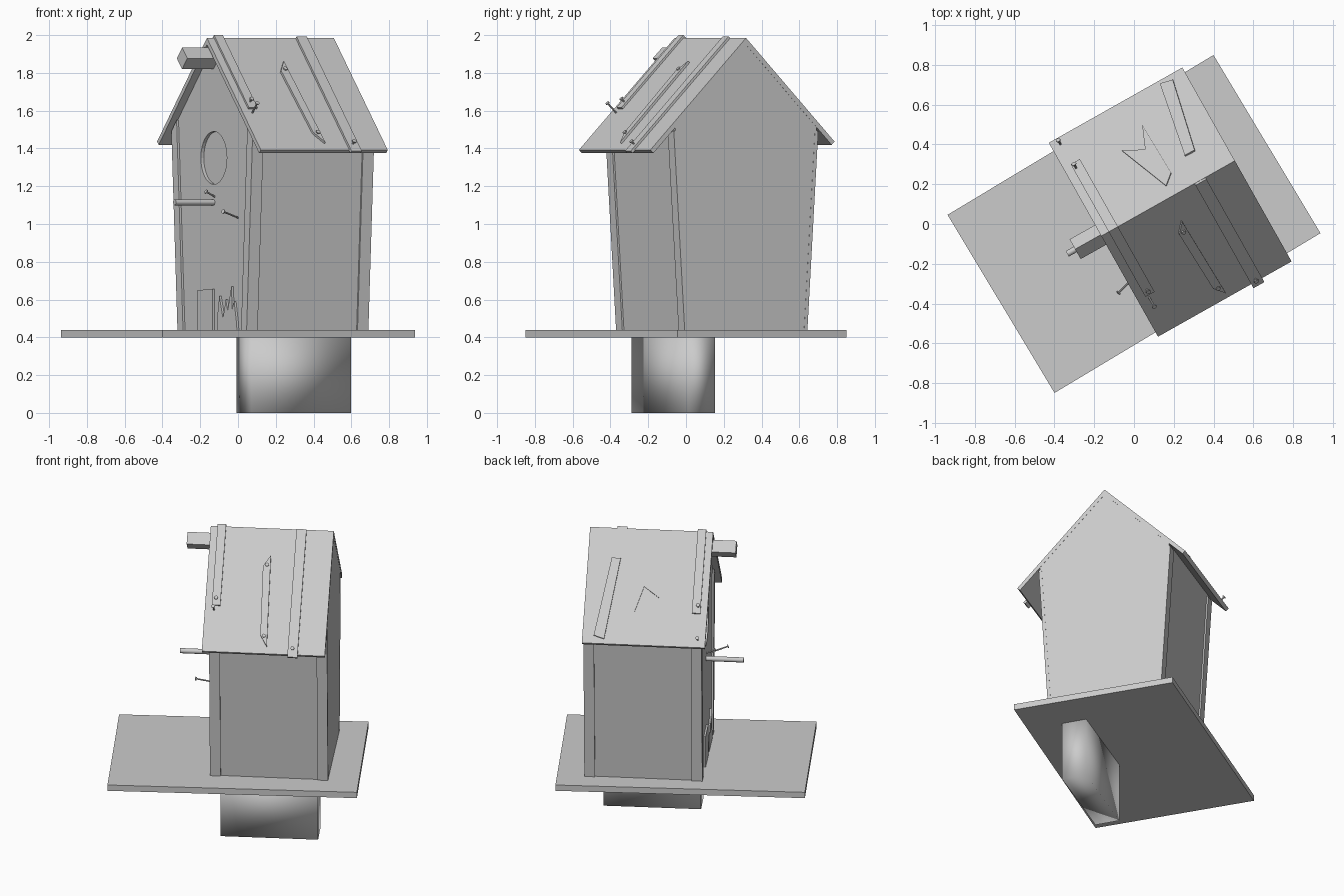
import bpy, bmesh
from math import radians, pi
from mathutils import Matrix, Vector

if "Cube" in bpy.data.objects:
    bpy.data.objects.remove(bpy.data.objects["Cube"])

HOUSE = Matrix.Rotation(radians(29.4), 3, 'Z')   # house frame: u = ridge direction, v = across
PLATE = Matrix.Rotation(radians(31), 3, 'Z')
C, RIDGE, SLOPE = 0.028, 1.985, 1.02             # ridge position, height and pitch
FRONT, BACK = -0.13, 0.597


def loft(name, ring_a, ring_b, rot=HOUSE, offset=(0, 0, 0)):
    """Solid between two matching outlines."""
    bm = bmesh.new()
    off = Vector(offset)
    a = [bm.verts.new(rot @ Vector(p) + off) for p in ring_a]
    b = [bm.verts.new(rot @ Vector(p) + off) for p in ring_b]
    bm.faces.new(a[::-1])
    bm.faces.new(b)
    n = len(a)
    for i in range(n):
        j = (i + 1) % n
        bm.faces.new((a[i], a[j], b[j], b[i]))
    bmesh.ops.recalc_face_normals(bm, faces=bm.faces[:])
    mesh = bpy.data.meshes.new(name)
    bm.to_mesh(mesh)
    bm.free()
    obj = bpy.data.objects.new(name, mesh)
    bpy.context.collection.objects.link(obj)
    return obj


def profile(name, pts, u0, u1):
    """Extrude a (v, z) outline along the ridge direction."""
    return loft(name, [(u0, v, z) for v, z in pts], [(u1, v, z) for v, z in pts])


def slab(name, sx, sy, z0, z1, rot, centre):
    pts = [(-sx / 2, -sy / 2), (sx / 2, -sy / 2), (sx / 2, sy / 2), (-sx / 2, sy / 2)]
    return loft(name, [(x, y, z0) for x, y in pts], [(x, y, z1) for x, y in pts],
                rot, (*centre, 0))


def on_roof(u, v, h):
    """Point at height h above the roof surface."""
    s = 1 if v > C else -1
    return (u, v + s * 0.714 * h, RIDGE - SLOPE * abs(v - C) + 0.7 * h)


def chevron(name, v0, v1, h0, h1, u0, u1):
    """Folded board that runs over the ridge."""
    def line(h):
        return [on_roof(0, v0, h)[1:], (C, RIDGE + h * 1.428), on_roof(0, v1, h)[1:]]
    return profile(name, line(h0) + line(h1)[::-1], u0, u1)


def roof_patch(name, pts, h=0.013):
    return loft(name, [on_roof(u, v, -0.004) for u, v in pts],
                [on_roof(u, v, h) for u, v in pts])


def rod(name, start, end, radius, sides=12):
    start, end = Vector(start), Vector(end)
    axis = end - start
    bm = bmesh.new()
    bmesh.ops.create_cone(bm, cap_ends=True, segments=sides, radius1=radius,
                          radius2=radius, depth=axis.length)
    turn = axis.to_track_quat('Z', 'Y').to_matrix().to_4x4()
    bm.transform(HOUSE.to_4x4() @ Matrix.Translation((start + end) / 2) @ turn)
    mesh = bpy.data.meshes.new(name)
    bm.to_mesh(mesh)
    bm.free()
    obj = bpy.data.objects.new(name, mesh)
    bpy.context.collection.objects.link(obj)
    return obj


def nail(name, start, end):
    start, end = Vector(start), Vector(end)
    rod(name + "_shaft", start, end, 0.005, 8)
    rod(name + "_head", end, end + (end - start).normalized() * 0.006, 0.012, 8)


# Post and base plate
post = slab("post", 0.61, 0.16, 0, 0.40, Matrix.Rotation(radians(30), 3, 'Z'), (0.295, -0.068))
for p in post.data.polygons:
    p.use_smooth = True
slab("base_plate", 1.56, 1.045, 0.40, 0.44, PLATE, (0, 0))

# House body with flared walls
body = profile("house_body", [(C - 0.363, 0.44), (C + 0.363, 0.44), (C + 0.43, 1.511),
                              (C, 1.95), (C - 0.43, 1.511)], FRONT, BACK)

# Entrance hole recess
cutter = rod("hole_cutter", (FRONT - 0.1, C + 0.002, 1.35), (FRONT + 0.018, C + 0.002, 1.35), 0.14, 32)
cutter.hide_render = True
cutter.hide_viewport = True
mod = body.modifiers.new("entrance_hole", 'BOOLEAN')
mod.operation = 'DIFFERENCE'
mod.object = cutter
mod.solver = 'EXACT'

# Roof
chevron("roof", -0.553, 0.566, -0.025, 0, -0.173, BACK + 0.001)

# Corner trim on side walls and front
for s, side in ((-1, "right"), (1, "left")):
    def wall(inset, top):
        return (C + s * (0.363 + 0.067 * (top - 0.44) / 1.07 - inset), top)
    strip = [wall(0.01, 0.44), wall(-0.01, 0.44), wall(-0.01, 1.49), wall(0.01, 1.50)]
    profile(side + "_front_trim", strip, FRONT - 0.012, FRONT + 0.055)
    profile(side + "_back_trim", strip, BACK - 0.065, BACK + 0.001)
    face = [wall(-0.01, 0.44), wall(0.05, 0.44), wall(0.05, 1.55), wall(-0.01, 1.49)]
    profile(side + "_face_trim", face, FRONT - 0.012, FRONT + 0.005)

# Diamond ridge beam and perch
profile("ridge_beam", [(C - 0.05, 1.877), (C + 0.007, 1.934), (C + 0.064, 1.877), (C + 0.007, 1.82)],
        -0.32, FRONT + 0.02)
perch = rod("perch", (-0.366, 0.034, 1.115), (FRONT + 0.02, 0.034, 1.115), 0.016, 16)

# Roof battens
chevron("front_batten", -0.34, 0.41, -0.004, 0.011, -0.13, -0.077)
roof_patch("rear_batten", [(0.365, C - 0.001), (0.428, C - 0.001), (0.428, -0.567), (0.365, -0.567)])

# Patches on the roof
roof_patch("right_patch", [(0.217, -0.10), (0.172, -0.15), (0.187, -0.47), (0.232, -0.522)])
roof_patch("left_patch", [(0.46, 0.545), (0.526, 0.53), (0.448, 0.168), (0.392, 0.169)], 0.01)
roof_patch("bent_patch", [(0.281, 0.411), (0.233, 0.295), (0.129, 0.347),
                          (0.235, 0.085), (0.289, 0.13)], 0.006)

# Boards low on the front wall
profile("front_patch", [(0.187, 0.44), (0.187, 0.65), (0.024, 0.655), (0.024, 0.44)],
        FRONT - 0.012, FRONT + 0.005)
profile("splintered_board",
        [(-0.03, 0.44), (-0.025, 0.49), (-0.05, 0.62), (-0.09, 0.50), (-0.12, 0.60), (-0.14, 0.54),
         (-0.18, 0.67), (-0.19, 0.55), (-0.21, 0.59), (-0.235, 0.48), (-0.24, 0.44)],
        FRONT - 0.012, FRONT + 0.005)

# Nails
nail("wall_nail", (FRONT + 0.01, -0.23, 1.03), (-0.235, -0.262, 1.065))
nail("perch_nail", (FRONT + 0.01, 0.02, 1.14), (-0.18, 0.02, 1.17))
for i, (u, v, h) in enumerate([(-0.105, -0.31, 0.03), (-0.115, -0.36, 0.07), (-0.115, 0.38, 0.04),
                               (-0.125, 0.53, 0.03), (0.395, -0.53, 0.03), (0.198, -0.145, 0.018),
                               (0.21, -0.475, 0.02)]):
    nail("roof_nail_%d" % (i + 1), on_roof(u, v, -0.01), on_roof(u, v, h))

# Smooth the round perch
bpy.ops.object.select_all(action='DESELECT')
perch.select_set(True)
bpy.context.view_layer.objects.active = perch
bpy.ops.object.shade_smooth_by_angle(angle=pi / 6)
